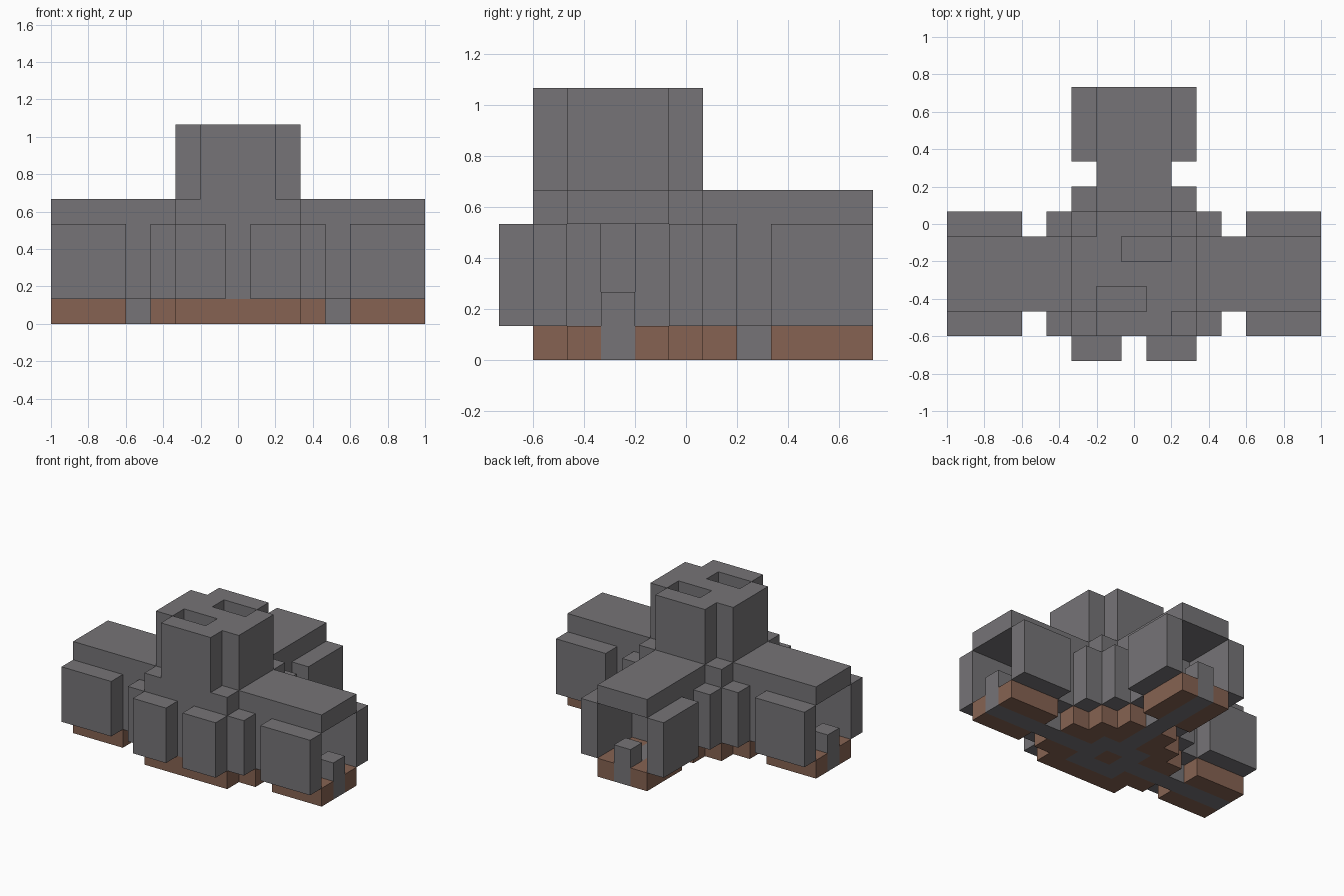
import bpy
import bmesh
from mathutils import Vector

cube = bpy.data.objects.get("Cube")
if cube:
    bpy.data.objects.remove(cube, do_unlink=True)

UNIT = 2 / 15


def material(name, colour):
    mat = bpy.data.materials.new(name)
    mat.use_nodes = True
    mat.diffuse_color = (*colour, 1)
    bsdf = next(n for n in mat.node_tree.nodes if n.type == "BSDF_PRINCIPLED")
    bsdf.inputs["Base Color"].default_value = (*colour, 1)
    bsdf.inputs["Roughness"].default_value = 0.9
    return mat


STONE = material("grey stone", (0.18, 0.174, 0.184))
EARTH = material("brown earth", (0.24, 0.124, 0.084))


def box(x0, x1, y0, y1, z0, z1):
    """Block of unit cells, ends included."""
    return {(x, y, z) for x in range(x0, x1 + 1)
            for y in range(y0, y1 + 1) for z in range(z0, z1 + 1)}


def mirrored(cells):
    return cells | {(-x, y, z) for x, y, z in cells}


# Floor paths: two crossing strips with a ring round the centre
path = box(-7, 7, -2, -2, 0, 0) | box(0, 0, -3, 5, 0, 0) | box(-1, 1, -3, -1, 0, 0)
path -= {(0, -2, 0)}

# Foundations of the round hall and the three arms
hall_base = box(-2, 2, -4, 0, 0, 0) | box(-3, 3, -3, -1, 0, 0) | box(-1, 1, -4, 1, 0, 0)
wing_base = mirrored(box(5, 7, -3, -1, 0, 0))
back_base = box(-1, 1, 3, 5, 0, 0)

# Hall shell: stepped wall panels with one front pier
hall_walls = mirrored(box(1, 2, -5, -5, 1, 3) | box(3, 3, -4, -4, 1, 3)
                      | box(3, 3, 0, 0, 1, 3) | box(2, 2, 1, 1, 1, 3))
hall_walls |= box(0, 0, -4, -4, 1, 3)

# Arm side panels and the narrow doorways into the hall
wing_walls = mirrored(box(5, 7, -4, -4, 1, 3) | box(5, 7, 0, 0, 1, 3))
back_walls = mirrored(box(2, 2, 3, 5, 1, 3))
doorways = mirrored(box(4, 4, -3, -3, 1, 3) | box(4, 4, -1, -1, 1, 3)
                    | box(1, 1, 2, 2, 1, 3))

# Posts standing at the open arm ends, and the centre column
posts = mirrored(box(7, 7, -2, -2, 1, 1)) | box(0, 0, 5, 5, 1, 1)
column = box(0, 0, -2, -2, 1, 3)

# Flat roofs
roof = box(-7, 7, -3, -1, 4, 4) | box(-1, 1, 0, 5, 4, 4) | box(-2, 2, -4, 0, 4, 4)

# Tower shell with a zigzag core leaving two slots
tower = (box(-1, 1, -4, -4, 5, 7) | box(-1, 1, 0, 0, 5, 7)
         | mirrored(box(2, 2, -3, -1, 5, 7)))
tower_core = (box(-1, 1, -2, -2, 5, 7) | box(-1, -1, -1, -1, 5, 7)
              | box(1, 1, -3, -3, 5, 7))

parts = [
    ("floor_path", path, STONE),
    ("hall_foundation", hall_base - path, EARTH),
    ("wing_foundations", wing_base - path, EARTH),
    ("back_foundation", back_base - path, EARTH),
    ("hall_walls", hall_walls, STONE),
    ("wing_walls", wing_walls, STONE),
    ("back_walls", back_walls, STONE),
    ("doorway_walls", doorways, STONE),
    ("entrance_posts", posts, STONE),
    ("centre_column", column, STONE),
    ("roof", roof, STONE),
    ("tower_walls", tower, STONE),
    ("tower_core", tower_core, STONE),
]
occupied = set().union(*(cells for _, cells, _ in parts))


def build(name, cells, mat):
    """Skin a block of cells, leaving out faces that touch another cell."""
    bm = bmesh.new()
    for cell in sorted(cells):
        centre = Vector(cell) + Vector((0, 0, 0.5))
        for axis in range(3):
            for sign in (-1, 1):
                n = Vector((0, 0, 0))
                n[axis] = sign
                if tuple(int(a + b) for a, b in zip(cell, n)) in occupied:
                    continue
                u = Vector((0, 0, 0))
                u[(axis + 1) % 3] = 0.5
                v = n.cross(u)
                mid = centre + n / 2
                corners = (mid - u - v, mid + u - v, mid + u + v, mid - u + v)
                bm.faces.new([bm.verts.new(c * UNIT) for c in corners])
    bmesh.ops.remove_doubles(bm, verts=bm.verts, dist=0.001)
    bmesh.ops.dissolve_limit(bm, angle_limit=0.01, verts=bm.verts, edges=bm.edges)
    mesh = bpy.data.meshes.new(name)
    bm.to_mesh(mesh)
    bm.free()
    mesh.materials.append(mat)
    bpy.context.collection.objects.link(bpy.data.objects.new(name, mesh))


for name, cells, mat in parts:
    build(name, cells, mat)
